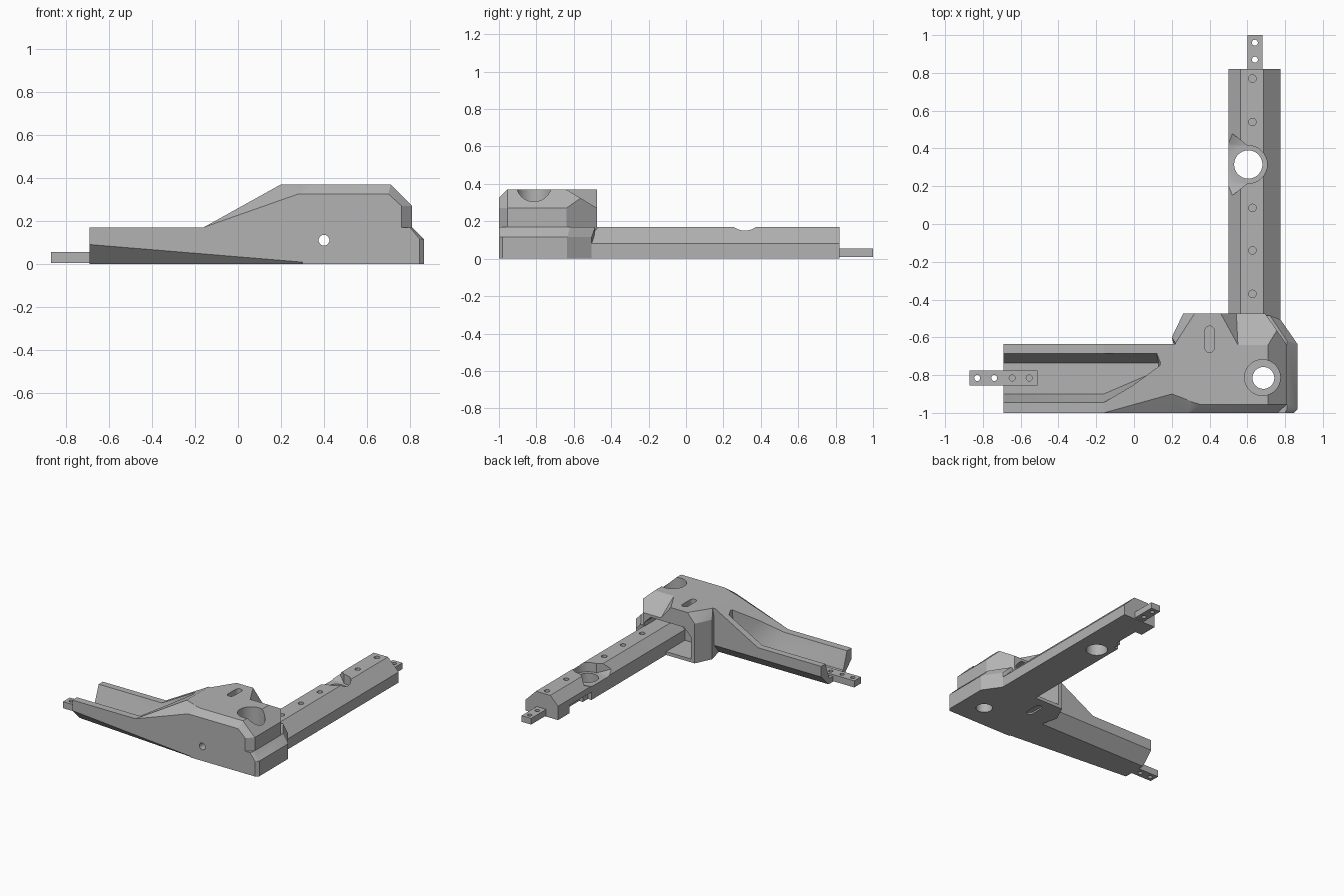
import bpy, bmesh, math

cube = bpy.data.objects.get("Cube")
if cube:
    bpy.data.objects.remove(cube, do_unlink=True)

grey = bpy.data.materials.new("matte_grey")
grey.use_nodes = True
grey.diffuse_color = (0.45, 0.45, 0.45, 1)
grey.node_tree.nodes["Principled BSDF"].inputs["Base Color"].default_value = (0.45, 0.45, 0.45, 1)


def add(name, bm):
    bmesh.ops.recalc_face_normals(bm, faces=bm.faces)
    mesh = bpy.data.meshes.new(name)
    bm.to_mesh(mesh)
    bm.free()
    mesh.materials.append(grey)
    obj = bpy.data.objects.new(name, mesh)
    bpy.context.collection.objects.link(obj)
    return obj


def hull(name, points):
    bm = bmesh.new()
    for p in points:
        bm.verts.new(p)
    res = bmesh.ops.convex_hull(bm, input=bm.verts)
    loose = {v for v in res["geom_interior"] + res["geom_unused"] if isinstance(v, bmesh.types.BMVert)}
    bmesh.ops.delete(bm, geom=list(loose), context="VERTS")
    bmesh.ops.dissolve_limit(bm, angle_limit=0.01, verts=bm.verts, edges=bm.edges)
    return add(name, bm)


def ring(plan, z):
    return [(x, y, z) for x, y in plan]


def along_y(profile, y0, y1):
    return [(x, y, z) for x, z in profile for y in (y0, y1)]


def box(name, x, y, z):
    return hull(name, [(a, b, c) for a in x for b in y for c in z])


def disc(x, y, r, n=32):
    return [(x + r * math.cos(2 * math.pi * i / n), y + r * math.sin(2 * math.pi * i / n))
            for i in range(n)]


def hole(x, y, r, z0, z1, n=32):
    plan = disc(x, y, r, n)
    return hull("hole_cutter", ring(plan, z0) + ring(plan, z1))


def combine(target, others, operation):
    for other in others:
        mod = target.modifiers.new("combine", "BOOLEAN")
        mod.operation, mod.solver, mod.object = operation, "EXACT", other
        other.hide_render = True
        bpy.context.view_layer.update()
        deps = bpy.context.evaluated_depsgraph_get()
        mesh = bpy.data.meshes.new_from_object(target.evaluated_get(deps))
        target.modifiers.clear()
        target.data = mesh
        bpy.data.objects.remove(other, do_unlink=True)


# Short arm with bevelled underside
arm_profile = [(-1, 0.09), (-0.91, 0), (-0.725, 0), (-0.635, 0.09), (-0.635, 0.17), (-1, 0.17)]
body = hull("corner_bracket", [(x, y, z) for y, z in arm_profile for x in (-0.69, 0.23)]
            + [(0.4, -1, 0), (0.4, -0.725, 0), (0.4, -1, 0.17), (0.4, -0.635, 0.17)])

# Ramp rising from the short arm to the corner block
ramp = hull("ramp", [(-0.16, -1, 0.17), (-0.16, -0.635, 0.17), (0.2, -0.635, 0.37), (0.2, -0.9, 0.37),
                     (0.35, -0.955, 0.37), (0.28, -1, 0.325), (0.35, -0.635, 0.37), (0.35, -1, 0.325)]
            + ring([(-0.16, -1), (-0.16, -0.635), (0.35, -0.635), (0.35, -1)], 0.12))

# Tall faceted corner block
plan = [(0.3, -1), (0.76, -1), (0.81, -0.955), (0.81, -0.64), (0.695, -0.475), (0.26, -0.475), (0.2, -0.6)]
block = hull("block", ring(plan, 0) + ring(plan[1:4], 0.27) + ring(plan[5:], 0.3)
             + ring([(0.3, -1), (0.7, -1)], 0.325)
             + ring([(0.3, -0.94), (0.35, -0.955), (0.71, -0.955), (0.71, -0.497),
                     (0.695, -0.475), (0.32, -0.475), (0.22, -0.63)], 0.37))

# Wider foot with a sloping shoulder
foot_plan = [(0.4, -1), (0.845, -1), (0.865, -0.98), (0.865, -0.635), (0.775, -0.505), (0.4, -0.505)]
foot = hull("foot", ring(foot_plan, 0) + ring(foot_plan, 0.115)
            + ring([(0.4, -1), (0.8, -1), (0.81, -0.98), (0.81, -0.62), (0.72, -0.485), (0.4, -0.485)], 0.17))
combine(body, [ramp, block, foot], "UNION")

# Open channel running along the short arm
channel_top = [(-0.8, -0.945), (-0.16, -0.945), (0.14, -0.735), (0.12, -0.685), (-0.8, -0.685)]
channel_floor = [(-0.8, -0.9), (-0.16, -0.9), (0.13, -0.775), (0.13, -0.735), (-0.8, -0.735)]
channel = hull("channel_cutter", ring(channel_floor, 0.04) + ring(channel_top, 0.17) + ring(channel_top, 0.5))

# Sloped notch in the back of the block, and the tunnel below it
notch = hull("notch_cutter", [(0.55, -0.64, 0.37), (0.54, -0.43, 0.243), (0.435, -0.43, 0.37),
                              (0.95, -0.64, 0.37), (0.95, -0.43, 0.243)]
             + ring([(0.55, -0.64), (0.435, -0.43), (0.95, -0.43), (0.95, -0.64)], 0.5))
tunnel = hull("tunnel_cutter", along_y([(0.29, 0.025), (0.29, 0.19), (0.35, 0.25), (0.63, 0.25),
                                        (0.68, 0.2), (0.68, 0.025)], -0.7, -0.4))

# Slot, groove, front hole
slots = []
for z0, z1 in ((0.2, 0.5), (-0.1, 0.012)):
    ends = disc(0.4, -0.565, 0.025, 16) + disc(0.4, -0.655, 0.025, 16)
    slots.append(hull("slot_cutter", ring(ends, z0) + ring(ends, z1)))
front_hole = hull("hole_cutter", along_y(disc(0.4, 0.11, 0.025), -1.1, -0.65))
combine(body, [channel, notch, tunnel, front_hole] + slots, "DIFFERENCE")

# Long arm
long_arm = hull("long_arm", along_y([(0.5, 0), (0.775, 0), (0.775, 0.08), (0.685, 0.17),
                                     (0.565, 0.17), (0.5, 0.105)], -0.72, 0.82))
seat = hole(0.605, 0.315, 0.1, 0.1, 0.3)
flare = hull("flare_cutter", [(x, 0.315 + s * w, z) for x, w in ((0.6, 0.1), (0.535, 0.1), (0.45, 0.1))
                              for s in (-1, 1) for z in (0.1, 0.3)]
             + [(0.45, 0.315 + s * 0.22, z) for s in (-1, 1) for z in (0.15, 0.3)])
steps = [box("step_cutter", (0.4, 0.56), (0.48, 0.68), (-0.1, 0.06)),
         box("step_cutter", (0.4, 0.53), (0.42, 0.5), (-0.1, 0.06))]
screws = [hole(0.627, y, 0.02, 0.1, 0.3, 16) for y in (0.77, 0.54, 0.085, -0.14, -0.37)]
combine(long_arm, [seat, flare, hole(0.605, 0.315, 0.075, -0.1, 0.3)] + steps + screws, "DIFFERENCE")

# Round bore with a wide seat through the corner
for part in (body, long_arm):
    combine(part, [hole(0.68, -0.813, 0.095, 0.22, 0.5), hole(0.685, -0.815, 0.058, -0.1, 0.5)], "DIFFERENCE")

# Drilled end tabs
back_tab = box("back_tab", (0.6, 0.68), (0.78, 1), (0.008, 0.055))
combine(back_tab, [hole(0.64, y, 0.016, -0.1, 0.2, 16) for y in (0.87, 0.96)], "DIFFERENCE")
side_tab = box("side_tab", (-0.87, -0.51), (-0.855, -0.775), (0.005, 0.055))
combine(side_tab, [hole(x, -0.815, 0.016, -0.1, 0.2, 16) for x in (-0.83, -0.74, -0.645, -0.555)], "DIFFERENCE")

# Smooth the round bores, keep the facets crisp
bpy.ops.object.select_all(action="DESELECT")
for part in (body, long_arm, back_tab, side_tab):
    part.select_set(True)
bpy.context.view_layer.objects.active = body
bpy.ops.object.shade_smooth_by_angle(angle=math.radians(23))
